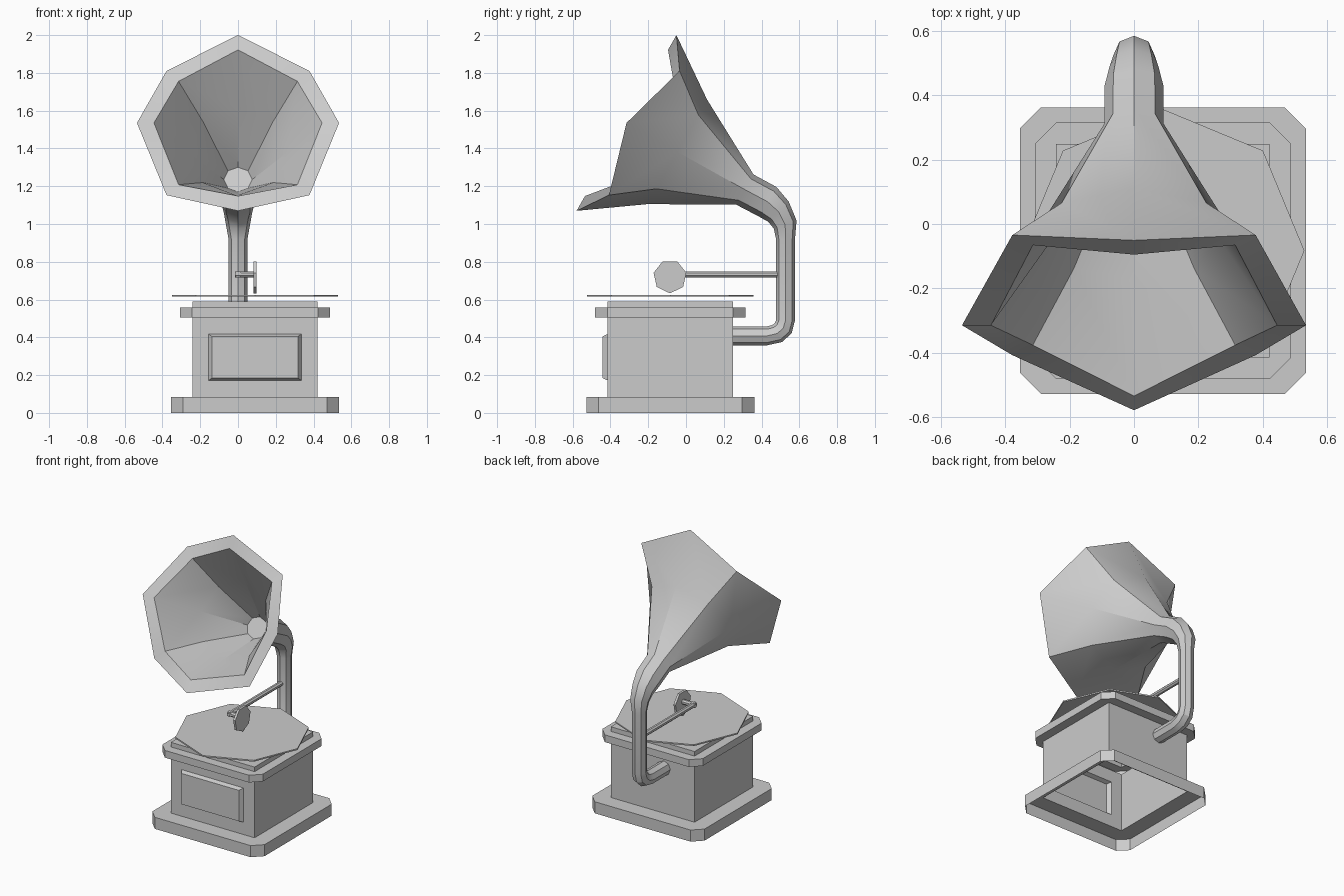
import bpy, bmesh
from math import sin, cos, pi, radians
from mathutils import Vector

if "Cube" in bpy.data.objects:
    bpy.data.objects.remove(bpy.data.objects["Cube"])

CX, CY = 0.09, -0.083          # cabinet centre


def make(name, ring_sets, drop=None):
    """Skin one or more lists of rings; each item is (rings, cap_start, cap_end)."""
    bm = bmesh.new()
    for rings, cap_a, cap_b in ring_sets:
        loops = [[bm.verts.new(p) for p in r] for r in rings]
        n = len(loops[0])
        for a, b in zip(loops, loops[1:]):
            for i in range(n):
                j = (i + 1) % n
                bm.faces.new((a[i], a[j], b[j], b[i]))
        if cap_a:
            bm.faces.new(loops[0])
        if cap_b:
            bm.faces.new(loops[-1])
    bmesh.ops.remove_doubles(bm, verts=bm.verts, dist=0.0005)
    if drop:
        bmesh.ops.delete(bm, geom=[f for f in bm.faces if drop(f)], context='FACES')
    bmesh.ops.recalc_face_normals(bm, faces=bm.faces)
    me = bpy.data.meshes.new(name)
    bm.to_mesh(me)
    bm.free()
    ob = bpy.data.objects.new(name, me)
    bpy.context.collection.objects.link(ob)
    return ob


def cut_square(h, c, z):
    """Square ring with half width h and corner cut c."""
    k = h - c
    pts = [(h, -k), (h, k), (k, h), (-k, h), (-h, k), (-h, -k), (-k, -h), (k, -h)]
    return [(CX + x, CY + y, z) for x, y in pts]


def panel_rect(x0, x1, z0, z1, y):
    return [(x0, y, z0), (x1, y, z0), (x1, y, z1), (x0, y, z1)]


def tilted_ring(y, z, r, deg, back=0.0):
    """Octagon across the path; 'back' pushes every second corner along the axis."""
    a = radians(deg)
    v = Vector((0, cos(a), sin(a)))
    axis = Vector((0, sin(a), -cos(a)))
    out = []
    for i in range(8):
        t = i * pi / 4
        p = Vector((0, y, z)) + v * r * cos(t) + Vector((r * sin(t), 0, 0))
        out.append(p + axis * back * (i % 2))
    return out


def prism(name, a, b, r, sides, phase=0.0):
    """Closed prism from point a to point b."""
    a, b = Vector(a), Vector(b)
    d = (b - a).normalized()
    up = Vector((0, 1, 0)) if abs(d.z) > 0.9 else Vector((0, 0, 1))
    side = d.cross(up)
    rings = [[p + (up * cos(phase + 2 * pi * i / sides)
                   + side * sin(phase + 2 * pi * i / sides)) * r
              for i in range(sides)] for p in (a, b)]
    return make(name, [(rings, True, True)])


# Cabinet: open-bottomed shell with plinth, top trim and raised front panel
H = 0.332
FRONT = CY - H
body = [cut_square(*s) for s in (
    (0.445, 0.065, 0), (0.445, 0.065, 0.083), (H, 0, 0.083), (H, 0, 0.505),
    (0.398, 0.065, 0.505), (0.398, 0.065, 0.557), (H, 0, 0.557), (H, 0, 0.59))]
front = [panel_rect(CX - H, CX + H, 0.083, 0.505, FRONT),
         panel_rect(-0.157, 0.336, 0.172, 0.417, FRONT),
         panel_rect(-0.138, 0.317, 0.184, 0.405, FRONT - 0.027)]


def plain_front(f):
    """The undivided front wall, replaced by the panelled one."""
    return (all(abs(v.co.y - FRONT) < 1e-4 for v in f.verts)
            and f.calc_area() > 0.25)


make("cabinet", [(body, False, True), (front, False, True)], drop=plain_front)

# Record platter
prism("record", (CX, CY, 0.615), (CX, CY, 0.625), 0.44, 8)

# Horn and neck: one skin from the cabinet, round the rim and back down the throat
TILT = 60.4


def on_axis(t, r, back=0.0):
    """Ring at depth t behind the mouth."""
    a = radians(TILT)
    return tilted_ring(-0.315 + t * sin(a), 1.535 - t * cos(a), r, TILT, back)


pipe = [tilted_ring(*p) for p in (
    (0.24, 0.408, 0.05, -90), (0.43, 0.408, 0.05, -90), (0.482, 0.42, 0.052, -60),
    (0.514, 0.447, 0.052, -30), (0.527, 0.49, 0.05, 0), (0.527, 0.92, 0.05, 0),
    (0.525, 0.997, 0.064, 20), (0.49, 1.065, 0.076, 45), (0.432, 1.118, 0.091, 59),
    (0.312, 1.182, 0.092, TILT))]
bell = [on_axis(0.31, 0.318), on_axis(0, 0.535, 0.108), on_axis(0, 0.445, 0.108),
        on_axis(0.31, 0.264), on_axis(0.607, 0.075)]
horn = make("horn", [(pipe + bell, True, True)])
bpy.context.view_layer.objects.active = horn
horn.select_set(True)
bpy.ops.object.shade_smooth_by_angle(angle=radians(30))

# Tone arm with its side elbow and sound box
prism("tone_arm", (0, 0.5, 0.733), (0, -0.1, 0.733), 0.018, 8, pi / 8)
prism("tone_arm_elbow", (-0.016, -0.085, 0.733), (0.09, -0.085, 0.733), 0.018, 8, pi / 8)
prism("sound_box", (0.082, -0.085, 0.722), (0.098, -0.085, 0.722), 0.089, 7, pi)
